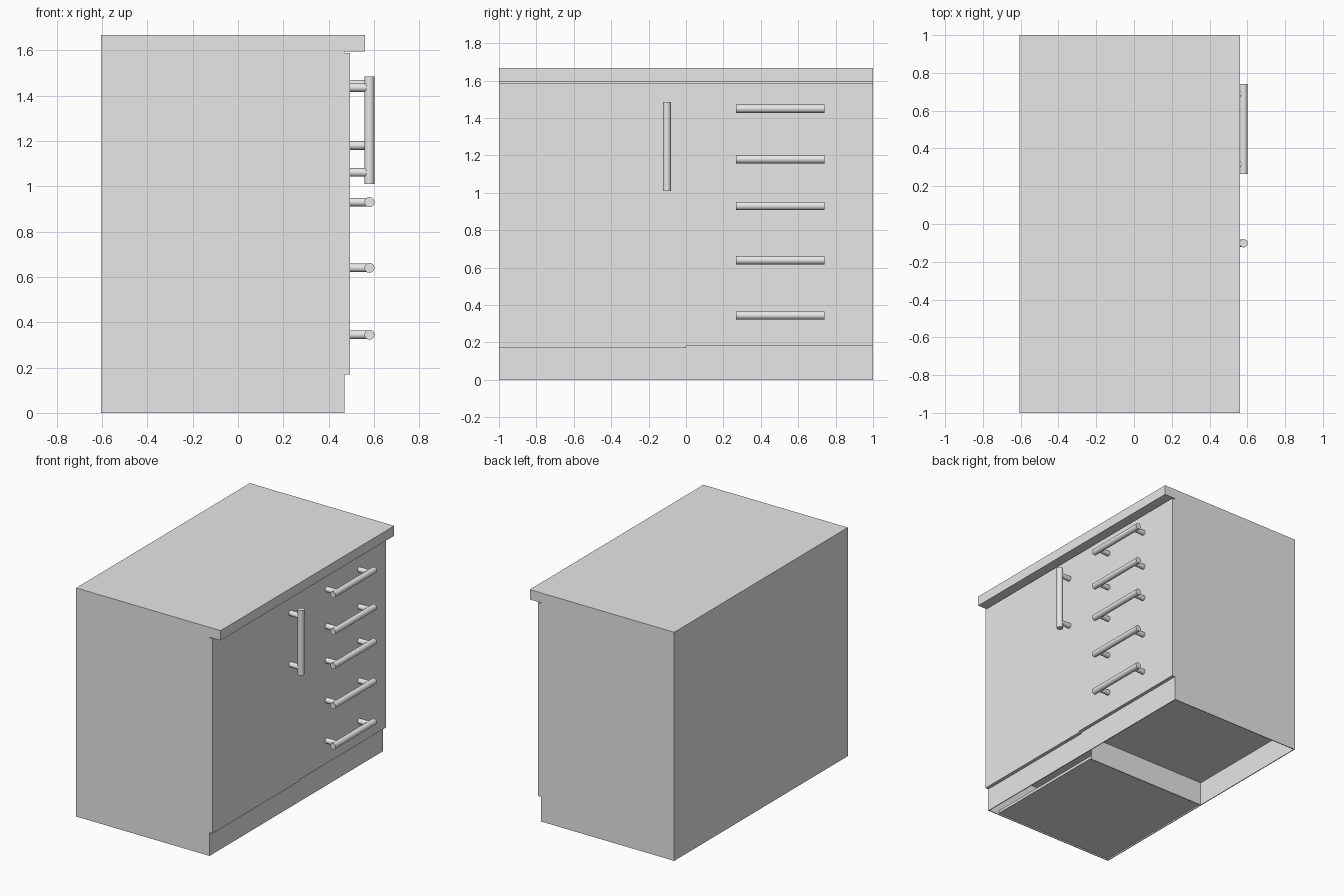
import bpy
import bmesh
from mathutils import Matrix, Vector

cube = bpy.data.objects.get("Cube")
if cube:
    bpy.data.objects.remove(cube, do_unlink=True)

grey = bpy.data.materials.new("plain_grey")
grey.use_nodes = True
COLOUR = (0.8, 0.8, 0.8, 1)
grey.diffuse_color = COLOUR
grey.node_tree.nodes["Principled BSDF"].inputs["Base Color"].default_value = COLOUR


def finish(name, bm):
    mesh = bpy.data.meshes.new(name)
    bm.to_mesh(mesh)
    bm.free()
    mesh.materials.append(grey)
    obj = bpy.data.objects.new(name, mesh)
    bpy.context.collection.objects.link(obj)
    return obj


def box(name, x, y, z):
    """Box given by its (low, high) range on each axis."""
    bm = bmesh.new()
    size = [b - a for a, b in (x, y, z)]
    mid = [(a + b) / 2 for a, b in (x, y, z)]
    bmesh.ops.create_cube(bm, size=1, matrix=Matrix.Translation(mid) @ Matrix.Diagonal((*size, 1)))
    return finish(name, bm)


def rod(bm, start, end, radius):
    start, end = Vector(start), Vector(end)
    axis = end - start
    turn = axis.to_track_quat('Z', 'Y').to_matrix().to_4x4()
    bmesh.ops.create_cone(bm, cap_ends=True, segments=24, radius1=radius, radius2=radius,
                          depth=axis.length, matrix=Matrix.Translation((start + end) / 2) @ turn)


def handle(name, y, z, direction):
    """Bar centred at (y, z) with two posts reaching back to the front panel."""
    bm = bmesh.new()
    centre, along = Vector((BAR_X, y, z)), Vector(direction)
    rod(bm, centre - along * 0.237, centre + along * 0.237, 0.022)
    for side in (-1, 1):
        post = centre + along * 0.187 * side
        rod(bm, (FACE - 0.005, post.y, post.z), post, 0.019)
    obj = finish(name, bm)
    bpy.ops.object.select_all(action='DESELECT')
    obj.select_set(True)
    bpy.context.view_layer.objects.active = obj
    bpy.ops.object.shade_smooth_by_angle()


BACK, FRAME, FACE, BAR_X = -0.605, 0.47, 0.495, 0.58
T = 0.006  # thin panel thickness

# Carcass halves and worktop
box("cupboard_carcass", (BACK, FRAME), (-1, 0), (0.34, 1.595))
box("drawer_carcass", (BACK, FRAME), (0, 1), (0.175, 1.595))
box("worktop", (BACK, 0.56), (-1, 1), (1.595, 1.667))

# Open base: side, back and dividing panels, plinth, cupboard floor
box("right_base_panel", (BACK, FRAME), (-1, -1 + T), (0, 0.34))
box("left_base_panel", (BACK, FRAME), (1 - T, 1), (0, 0.175))
box("base_divider", (BACK, 0.38), (-T, 0), (0, 0.34))
box("back_base_panel", (BACK, BACK + T), (-1, 1), (0, 0.175))
box("cupboard_back_panel", (BACK, BACK + T), (-1, 0), (0.175, 0.34))
box("plinth", (FRAME - T, FRAME), (-1, 1), (0, 0.185))
box("cupboard_floor", (BACK, 0.38), (-1, 0), (0.01, 0.03))

# Flush door and drawer front
box("cupboard_door", (FRAME, FACE), (-1, 0), (0.17, 1.588))
box("drawer_front", (FRAME, FACE), (0, 1), (0.18, 1.588))

# Handles
handle("door_handle", -0.102, 1.248, (0, 0, 1))
for i, z in enumerate((1.45, 1.18, 0.93, 0.64, 0.345)):
    handle(f"drawer_handle_{i + 1}", 0.503, z, (0, 1, 0))
